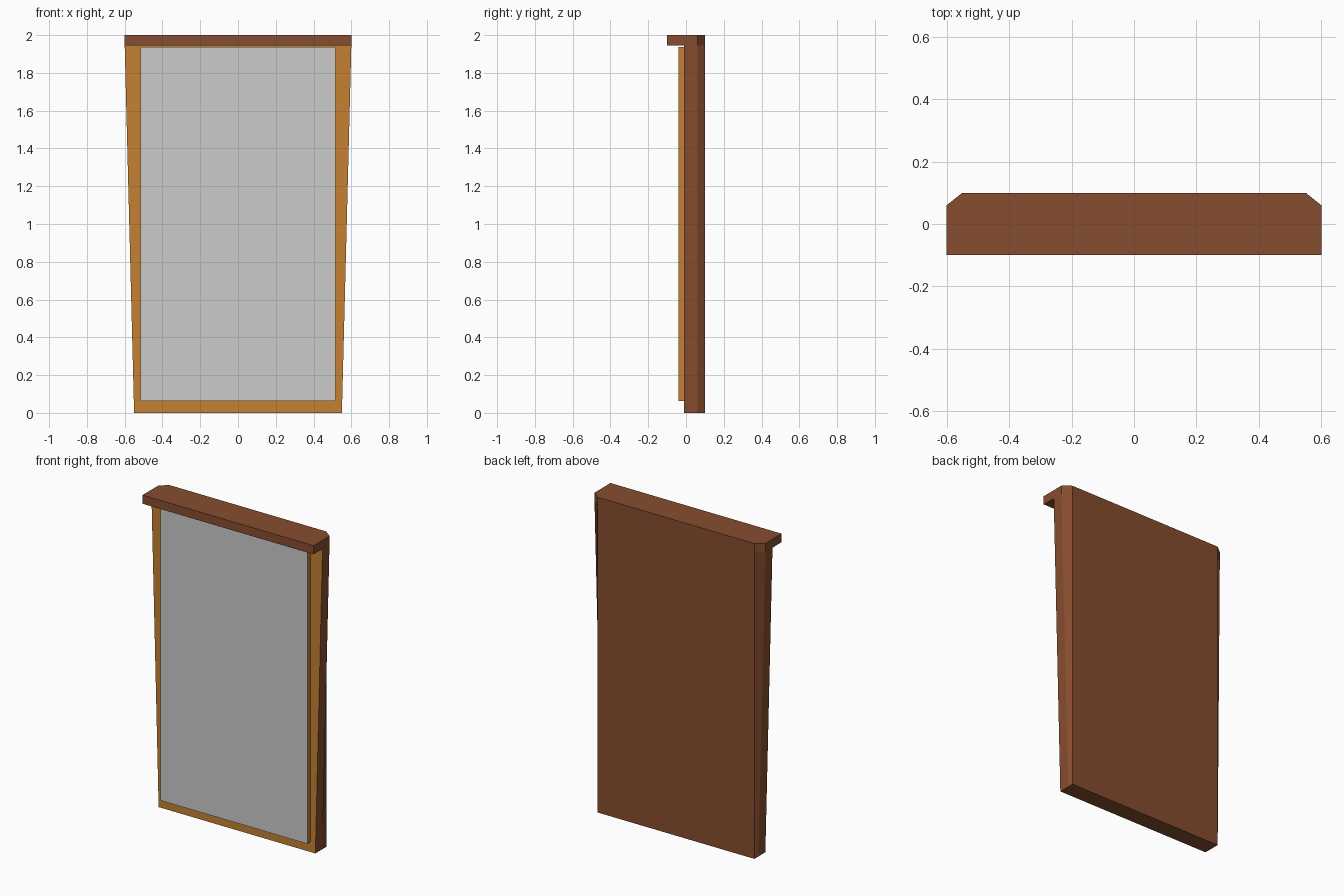
import bpy

if "Cube" in bpy.data.objects:
    bpy.data.objects.remove(bpy.data.objects["Cube"])


def material(name, rgb):
    mat = bpy.data.materials.new(name)
    mat.diffuse_color = (*rgb, 1)
    mat.use_nodes = True
    mat.node_tree.nodes["Principled BSDF"].inputs["Base Color"].default_value = mat.diffuse_color
    return mat


dark = material("dark_wood", (0.238, 0.074, 0.028))
light = material("light_wood", (0.558, 0.22, 0.034))


def loft(name, lower, z0, upper, z1, side_mat, front_mat):
    """Solid between two matching outlines; the first outline edge is the front."""
    n = len(lower)
    verts = [(x, y, z0) for x, y in lower] + [(x, y, z1) for x, y in upper]
    faces = [(i, (i + 1) % n, n + (i + 1) % n, n + i) for i in range(n)]
    faces += [tuple(reversed(range(n))), tuple(range(n, 2 * n))]
    mesh = bpy.data.meshes.new(name)
    mesh.from_pydata(verts, [], faces)
    mesh.materials.append(side_mat)
    mesh.materials.append(front_mat)
    mesh.polygons[0].material_index = 1
    obj = bpy.data.objects.new(name, mesh)
    bpy.context.collection.objects.link(obj)
    return obj


def outline(half, front, back_half, shoulder=0.06, back=0.1):
    """Board cross-section with cut back corners."""
    return [(-half, front), (half, front), (half, shoulder),
            (back_half, back), (-back_half, back), (-half, shoulder)]


# Tapered backing board, widening towards the top
loft("backing_board", outline(0.55, -0.01, 0.55), 0,
     outline(0.6, -0.01, 0.55), 1.945, dark, light)

# Overhanging top ledge
ledge = outline(0.6, -0.1, 0.55)
loft("top_ledge", ledge, 1.945, ledge, 2.0, dark, dark)

# Raised panel with a plain grey front
rect = [(-0.515, -0.04), (0.515, -0.04), (0.515, -0.01), (-0.515, -0.01)]
loft("front_panel", rect, 0.063, rect, 1.938, light, None)
